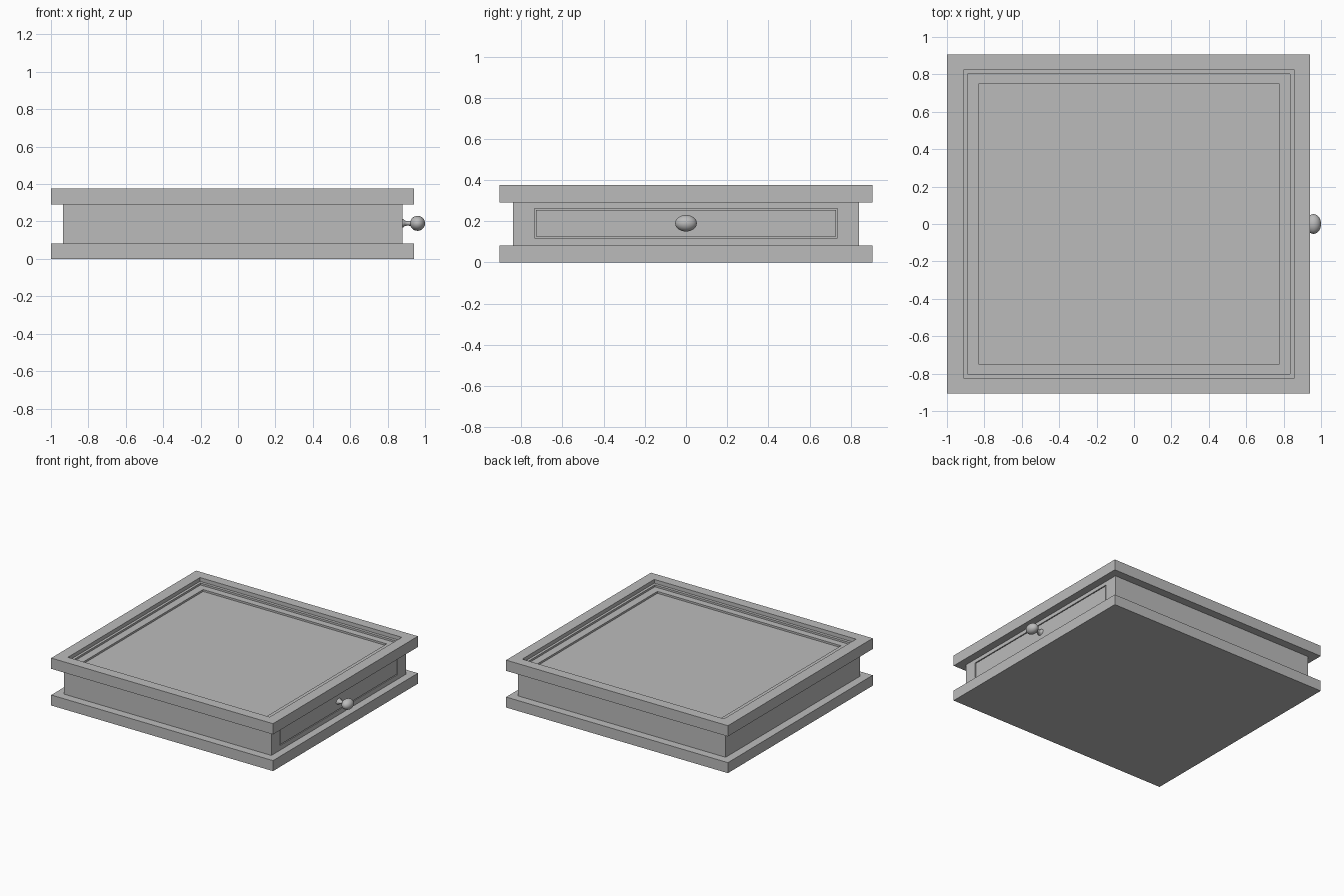
import bpy, bmesh, math
from mathutils import Vector

if "Cube" in bpy.data.objects:
    bpy.data.objects.remove(bpy.data.objects["Cube"])

grey = bpy.data.materials.new("plain grey")
grey.diffuse_color = (0.5, 0.5, 0.5, 1)
grey.use_nodes = True
grey.node_tree.nodes["Principled BSDF"].inputs["Base Color"].default_value = grey.diffuse_color


def finish(name, bm):
    bmesh.ops.recalc_face_normals(bm, faces=bm.faces)
    me = bpy.data.meshes.new(name)
    bm.to_mesh(me)
    bm.free()
    me.materials.append(grey)
    ob = bpy.data.objects.new(name, me)
    bpy.context.collection.objects.link(ob)
    return ob


def stepped_block(name, rings, axis="z"):
    """Bridge a chain of rectangles (a0, a1, b0, b1, height) and cap both ends."""
    bm = bmesh.new()
    loops = []
    for a0, a1, b0, b1, h in rings:
        pts = [(a0, b0), (a1, b0), (a1, b1), (a0, b1)]
        loops.append([bm.verts.new((a, b, h) if axis == "z" else (h, a, b)) for a, b in pts])
    for lo, hi in zip(loops, loops[1:]):
        for i in range(4):
            j = (i + 1) % 4
            bm.faces.new((lo[i], lo[j], hi[j], hi[i]))
    bm.faces.new(loops[0])
    bm.faces.new(loops[-1])
    return finish(name, bm)


# base plate
outer = (-1.0, 0.94, -0.905, 0.905)
stepped_block("base_plate", [(*outer, 0), (*outer, 0.083)])

# top plate with a stepped recess
rim = (-0.91, 0.855, -0.825, 0.825)
step = (-0.89, 0.835, -0.803, 0.803)
panel = (-0.83, 0.775, -0.75, 0.75)
stepped_block("top_tray", [
    (*outer, 0.29), (*outer, 0.375), (*rim, 0.375), (*rim, 0.345),
    (*step, 0.345), (*step, 0.33), (*panel, 0.33), (*panel, 0.315)])

# body with a drawer opening on the right side
side = (-0.84, 0.84, 0.083, 0.29)
hole = (-0.735, 0.735, 0.119, 0.261)
stepped_block("body", [(*side, -0.935), (*side, 0.88), (*hole, 0.88), (*hole, 0.78)], "x")

# drawer front, flush with the body and a thin gap around it
face = (-0.728, 0.728, 0.126, 0.254)
stepped_block("drawer_front", [(*face, 0.78), (*face, 0.88)], "x")

# oval knob with a flared neck, turned about the x axis
profile = [(0.878, 0), (0.878, 0.023), (0.884, 0.022), (0.892, 0.015), (0.905, 0.012), (0.925, 0.014)]
for k in range(2, 17):
    t = math.pi * k / 16
    profile.append((0.96 - 0.04 * math.cos(t), 0.04 * math.sin(t)))
bm = bmesh.new()
verts = [bm.verts.new((x, r, 0)) for x, r in profile]
edges = [bm.edges.new(p) for p in zip(verts, verts[1:])]
bmesh.ops.spin(bm, geom=verts + edges, cent=(0, 0, 0), axis=(1, 0, 0),
               angle=2 * math.pi, steps=32)
bmesh.ops.remove_doubles(bm, verts=bm.verts, dist=0.0001)
bmesh.ops.scale(bm, vec=(1, 1.32, 1), verts=bm.verts)
bmesh.ops.translate(bm, vec=Vector((0, 0, 0.19)), verts=bm.verts)
knob = finish("knob", bm)
bpy.context.view_layer.objects.active = knob
knob.select_set(True)
bpy.ops.object.shade_smooth_by_angle(angle=math.radians(40))
